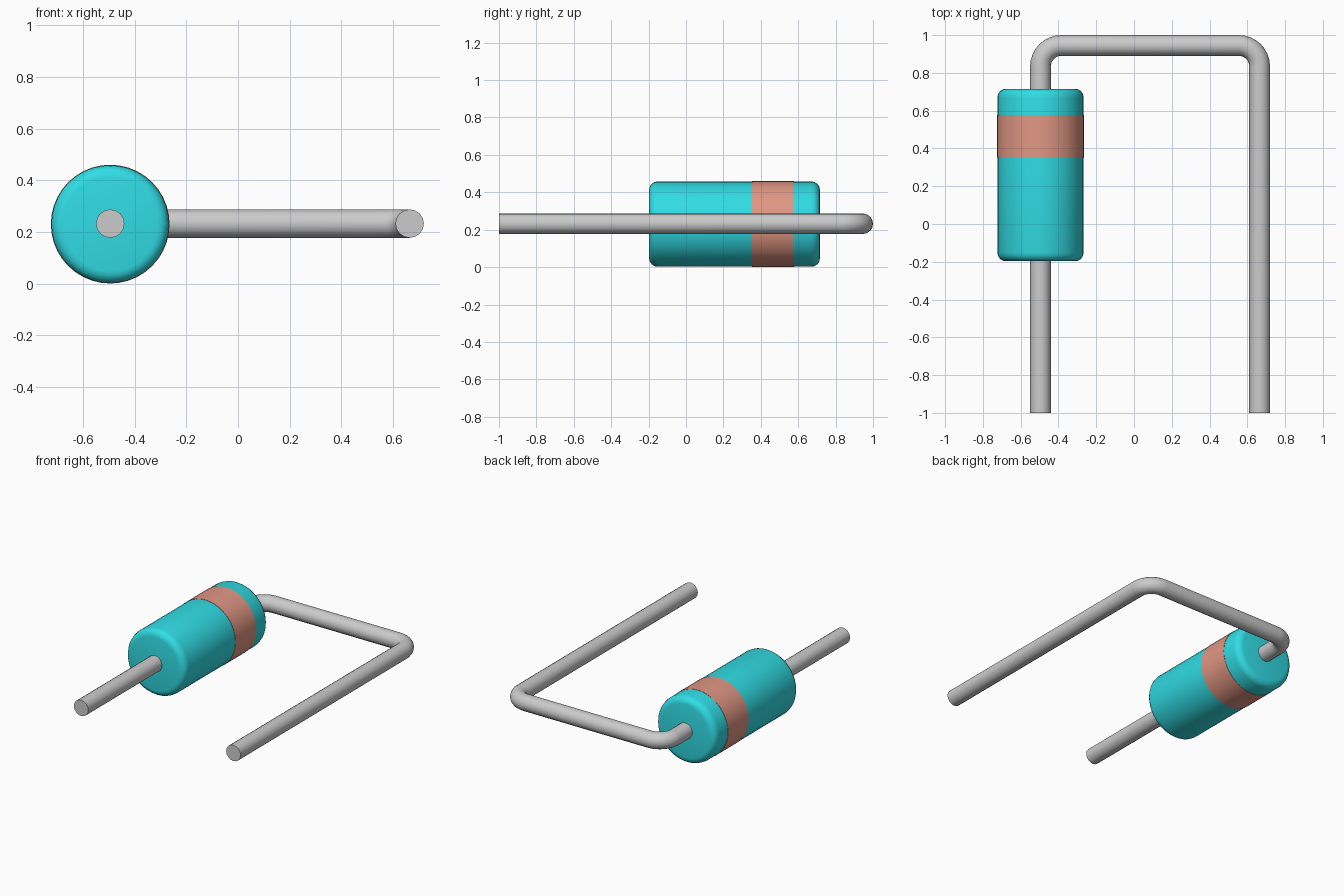
import bpy, bmesh, math

if "Cube" in bpy.data.objects:
    bpy.data.objects.remove(bpy.data.objects["Cube"])

AXIS_X, AXIS_Z = -0.495, 0.23
RIGHT_X, BACK_Y = 0.665, 0.945
WIRE_R, BEND_R = 0.055, 0.11


def material(name, rgb):
    m = bpy.data.materials.new(name)
    m.diffuse_color = (*rgb, 1)
    m.use_nodes = True
    m.node_tree.nodes["Principled BSDF"].inputs["Base Color"].default_value = m.diffuse_color
    return m


def smooth(ob):
    bpy.ops.object.select_all(action='DESELECT')
    ob.select_set(True)
    bpy.context.view_layer.objects.active = ob
    bpy.ops.object.shade_smooth_by_angle(angle=math.radians(35))


def lathe(name, profile, mat, sides=40):
    """Spin (radius, y) points about the body axis and cap both ends."""
    bm = bmesh.new()
    rings = []
    for r, y in profile:
        rings.append([bm.verts.new((AXIS_X + r * math.cos(2 * math.pi * i / sides), y,
                                    AXIS_Z + r * math.sin(2 * math.pi * i / sides)))
                      for i in range(sides)])
    for a, b in zip(rings, rings[1:]):
        for i in range(sides):
            j = (i + 1) % sides
            bm.faces.new((a[i], a[j], b[j], b[i]))
    bm.faces.new(rings[0])
    bm.faces.new(rings[-1])
    bmesh.ops.recalc_face_normals(bm, faces=bm.faces)
    me = bpy.data.meshes.new(name)
    bm.to_mesh(me)
    bm.free()
    me.materials.append(mat)
    ob = bpy.data.objects.new(name, me)
    bpy.context.collection.objects.link(ob)
    smooth(ob)
    return ob


# Body with rounded rims
R, Y0, Y1, F = 0.228, -0.197, 0.716, 0.045
arc = [math.radians(a) for a in (0, 22.5, 45, 67.5, 90)]
front = [(R - F + F * math.sin(a), Y0 + F - F * math.cos(a)) for a in arc]
back = [(r, Y0 + Y1 - y) for r, y in reversed(front)]
lathe("body", front + back, material("teal", (0.03, 0.72, 0.78)))

# Polarity band
lathe("band", [(0.23, 0.353), (0.23, 0.578)], material("red", (0.75, 0.31, 0.23)))

# Bent wire lead running through the body
pts = [(AXIS_X, -1)]
for cx, start in ((AXIS_X + BEND_R, 180), (RIGHT_X - BEND_R, 90)):
    for k in range(9):
        a = math.radians(start - 90 * k / 8)
        pts.append((cx + BEND_R * math.cos(a), BACK_Y - BEND_R + BEND_R * math.sin(a)))
pts.append((RIGHT_X, -1))
cu = bpy.data.curves.new("lead_wire", 'CURVE')
cu.dimensions = '3D'
cu.bevel_depth = WIRE_R
cu.bevel_resolution = 6
cu.use_fill_caps = True
sp = cu.splines.new('POLY')
sp.points.add(len(pts) - 1)
for p, (x, y) in zip(sp.points, pts):
    p.co = (x, y, AXIS_Z + 0.002, 1)
wire = bpy.data.objects.new("lead_wire", cu)
bpy.context.collection.objects.link(wire)
bpy.ops.object.select_all(action='DESELECT')
wire.select_set(True)
bpy.context.view_layer.objects.active = wire
bpy.ops.object.convert(target='MESH')
smooth(bpy.context.view_layer.objects.active)
